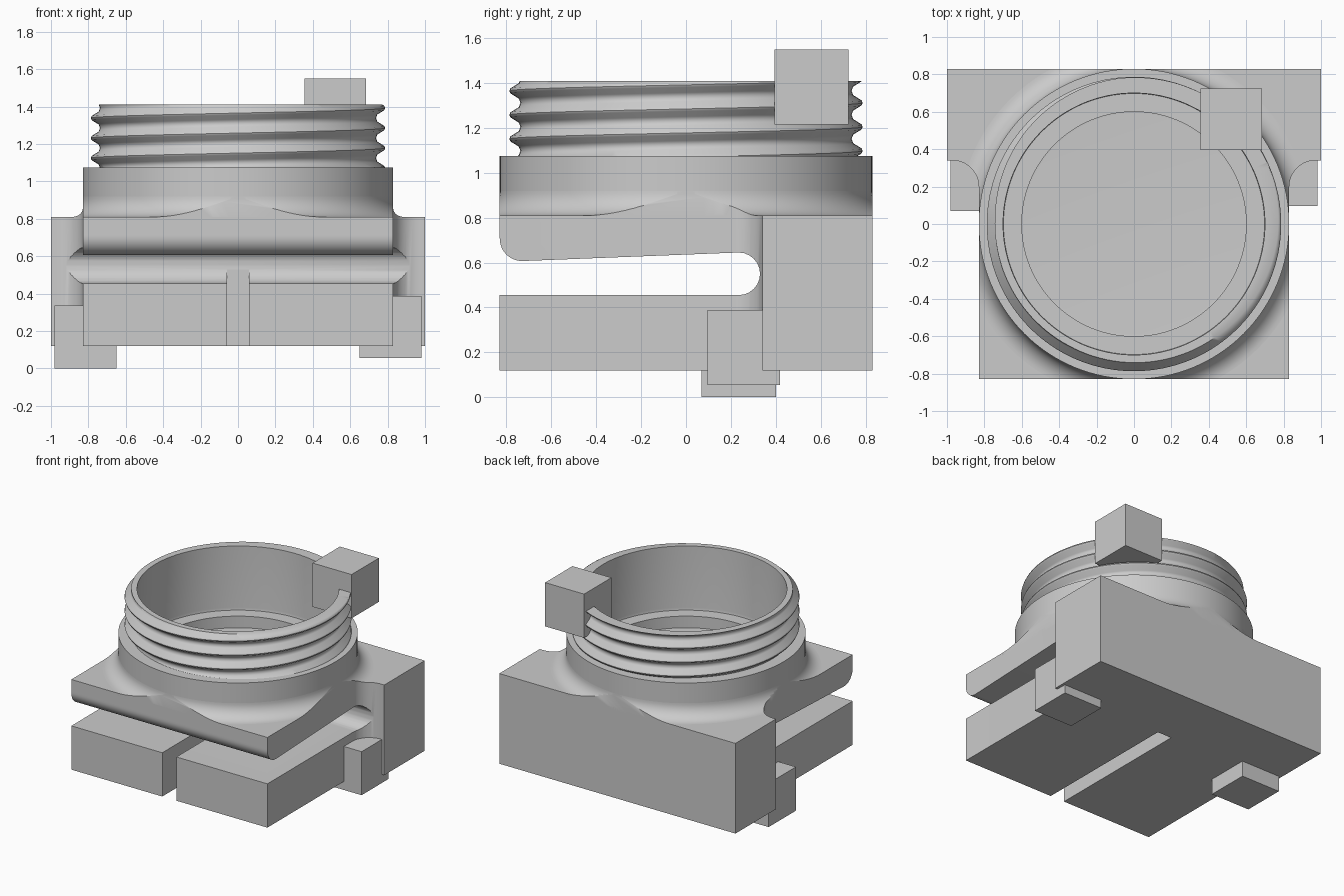
import bpy, bmesh
from math import cos, sin, pi, hypot, radians

cube = bpy.data.objects.get("Cube")
if cube:
    bpy.data.objects.remove(cube, do_unlink=True)

GREY = bpy.data.materials.new("plain_grey")
GREY.use_nodes = True
GREY.diffuse_color = (0.6, 0.6, 0.6, 1)
GREY.node_tree.nodes["Principled BSDF"].inputs["Base Color"].default_value = (0.6, 0.6, 0.6, 1)

HALF = 0.83       # half width of the clamp and radius of the collar
BORE = 0.70       # inner radius
TOP = 1.41        # rim height
SHELF = 0.81      # top of the clamp body
COLLAR_TOP = 1.075


def finish(name, bm):
    bmesh.ops.recalc_face_normals(bm, faces=bm.faces)
    mesh = bpy.data.meshes.new(name)
    bm.to_mesh(mesh)
    bm.free()
    mesh.materials.append(GREY)
    ob = bpy.data.objects.new(name, mesh)
    bpy.context.collection.objects.link(ob)
    return ob


def arc(cx, cy, r, start, end, steps=12):
    return [(cx + r * cos(radians(start + (end - start) * i / steps)),
             cy + r * sin(radians(start + (end - start) * i / steps)))
            for i in range(steps + 1)]


def prism(name, outline, low, high, place):
    """Extrude a closed outline; place maps (u, v, depth) to a position."""
    bm = bmesh.new()
    face = bm.faces.new([bm.verts.new(place(u, v, low)) for u, v in outline])
    new = bmesh.ops.extrude_face_region(bm, geom=[face])["geom"]
    shift = [b - a for a, b in zip(place(0, 0, low), place(0, 0, high))]
    bmesh.ops.translate(bm, vec=shift, verts=[g for g in new if isinstance(g, bmesh.types.BMVert)])
    return finish(name, bm)


def box(name, x0, x1, y0, y1, z0, z1):
    return prism(name, [(x0, y0), (x1, y0), (x1, y1), (x0, y1)], z0, z1,
                 lambda u, v, d: (u, v, d))


def lathe(name, profile, steps=128, closed=False):
    bm = bmesh.new()
    rings = [[bm.verts.new((r * cos(2 * pi * i / steps), r * sin(2 * pi * i / steps), z))
              for i in range(steps)] for r, z in profile]
    pairs = list(zip(rings, rings[1:])) + ([(rings[-1], rings[0])] if closed else [])
    for a, b in pairs:
        for i in range(steps):
            j = (i + 1) % steps
            bm.faces.new((a[i], a[j], b[j], b[i]))
    return finish(name, bm)


def boolean(ob, cutter, operation):
    mod = ob.modifiers.new(operation.lower(), "BOOLEAN")
    mod.operation = operation
    mod.object = cutter
    mod.solver = "EXACT"
    cutter.hide_render = True
    cutter.hide_set(True)


def apply_and_smooth(ob, angle=30):
    bpy.ops.object.select_all(action="DESELECT")
    ob.select_set(True)
    bpy.context.view_layer.objects.active = ob
    for mod in list(ob.modifiers):
        bpy.ops.object.modifier_apply(modifier=mod.name)
    bpy.ops.object.shade_smooth_by_angle(angle=radians(angle))


# Plan outline: narrow front, wide back, filleted inner corners
right_half = [(HALF, -HALF)] + arc(0.97, 0.20, 0.14, 180, 90) + [(1, 0.34), (1, HALF)]
plan = right_half + [(-x, y) for x, y in reversed(right_half)]
upright = lambda u, v, d: (u, v, d)
sideways = lambda u, v, d: (d, u, v)

clamp = prism("clamp_body", plan, 0.12, SHELF, upright)

# Side slot with a round end, leaving a rounded lip on the upper jaw
slot_outline = ([(-1, 0.455)] + arc(0.235, 0.55, 0.095, -90, 90)
                + arc(-0.73, 0.707, 0.1, -90, -180) + [(-HALF, 0.72), (-1, 0.72)])
slot = prism("slot_cutter", slot_outline, -1.2, 1.2, sideways)
slit = box("slit_cutter", -0.06, 0.06, -1, 0.33, 0, 0.53)
boolean(clamp, slot, "DIFFERENCE")
boolean(clamp, slit, "DIFFERENCE")

# Flared foot of the collar, trimmed to the clamp outline
foot_profile = ([(0.6, SHELF - 0.02), (0.94, SHELF - 0.02)]
                + arc(0.94, 0.92, 0.11, 270, 180) + [(0.6, 0.92)])
foot_profile = [(r, z) for r, z in foot_profile]
foot = lathe("collar_foot", foot_profile, closed=True)
trim = prism("foot_trimmer", plan, 0.5, 1.2, upright)
boolean(foot, trim, "INTERSECT")

for part in (clamp, foot):
    apply_and_smooth(part)
for helper in (slot, slit, trim):
    bpy.data.objects.remove(helper, do_unlink=True)

# Plain collar
collar = lathe("collar", [(HALF, 0.9), (HALF, COLLAR_TOP), (0.72, COLLAR_TOP)])
apply_and_smooth(collar)

# Bore wall, rounded bottom corner and floor
bore = lathe("bore", [(BORE, TOP)] + arc(BORE - 0.11, 0.94, 0.11, 0, -90) + [(0.001, 0.83)])
bore.data.flip_normals()
apply_and_smooth(bore)

# Helical thread: one tooth section swept up, then cut level at both ends
PITCH = 0.107
TOOTH = [(0.0, 0.787), (0.1, 0.783), (0.32, 0.745), (0.5, 0.738), (0.68, 0.745), (0.9, 0.783)]
STEPS = 128
bm = bmesh.new()
columns = []
for i in range(STEPS + 1):
    turn = i / STEPS
    angle = 2 * pi * turn
    columns.append([bm.verts.new((r * cos(angle), r * sin(angle),
                                  0.964 + PITCH * (n + f + turn)))
                    for n in range(-1, 6) for f, r in TOOTH])
for a, b in zip(columns, columns[1:]):
    for k in range(len(a) - 1):
        bm.faces.new((a[k], b[k], b[k + 1], a[k + 1]))
bmesh.ops.remove_doubles(bm, verts=bm.verts, dist=1e-5)
for height, normal in ((TOP, (0, 0, 1)), (COLLAR_TOP, (0, 0, -1))):
    bmesh.ops.bisect_plane(bm, geom=bm.verts[:] + bm.edges[:] + bm.faces[:], dist=1e-6,
                           plane_co=(0, 0, height), plane_no=normal, clear_outer=True)
# Flat rim from the thread inward to the bore
rim = [e for e in bm.edges if e.is_boundary and all(abs(v.co.z - TOP) < 1e-4 for v in e.verts)]
for g in bmesh.ops.extrude_edge_only(bm, edges=rim)["geom"]:
    if isinstance(g, bmesh.types.BMVert):
        scale = BORE / hypot(g.co.x, g.co.y)
        g.co.x *= scale
        g.co.y *= scale
thread = finish("threaded_neck", bm)
apply_and_smooth(thread, 40)

# Small locating blocks
box("top_block", 0.355, 0.685, 0.395, 0.725, 1.215, 1.55)
box("right_block", -0.98, -0.65, 0.07, 0.40, 0, 0.335)
box("left_block", 0.65, 0.98, 0.095, 0.42, 0.055, 0.388)
